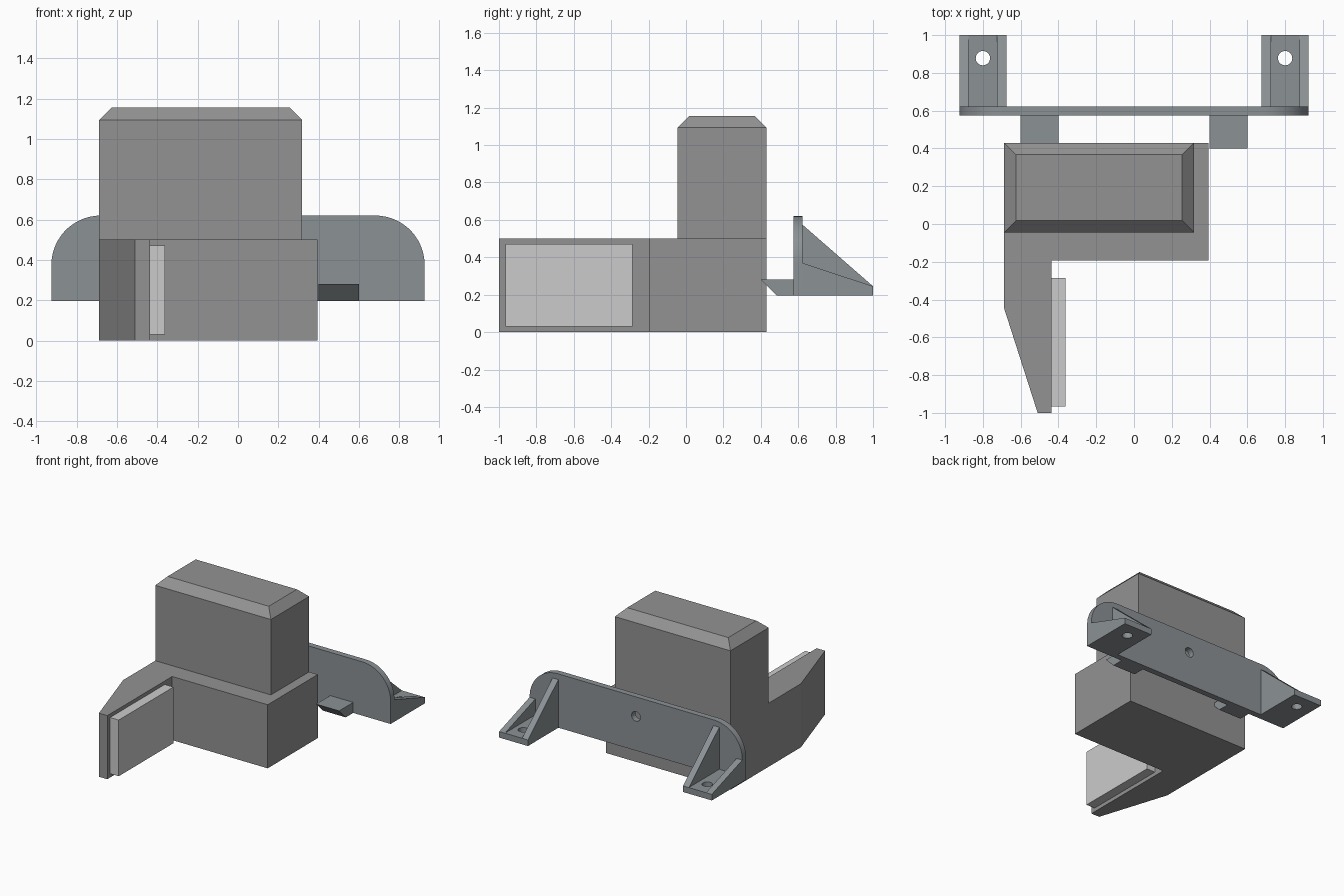
import bpy, bmesh, math
from mathutils import Vector

if "Cube" in bpy.data.objects:
    bpy.data.objects.remove(bpy.data.objects["Cube"])


def material(name, color):
    m = bpy.data.materials.new(name)
    m.diffuse_color = color
    m.use_nodes = True
    m.node_tree.nodes["Principled BSDF"].inputs["Base Color"].default_value = m.diffuse_color
    return m


STEEL = material("blue_grey", (0.26, 0.285, 0.30, 1))
DARK = material("dark_grey", (0.29, 0.29, 0.29, 1))


def prism(name, profile, axis, lo, hi, mat=None):
    """Extrude a 2D profile along an axis; profile holds the other two axes in order."""
    def point(p, d):
        c = list(p)
        c.insert("xyz".index(axis), d)
        return Vector(c)
    bm = bmesh.new()
    face = bm.faces.new([bm.verts.new(point(p, lo)) for p in profile])
    ext = bmesh.ops.extrude_face_region(bm, geom=[face])
    moved = [v for v in ext["geom"] if isinstance(v, bmesh.types.BMVert)]
    offset = point((0, 0), hi - lo)
    bmesh.ops.translate(bm, verts=moved, vec=offset)
    bmesh.ops.recalc_face_normals(bm, faces=bm.faces)
    mesh = bpy.data.meshes.new(name)
    bm.to_mesh(mesh)
    bm.free()
    ob = bpy.data.objects.new(name, mesh)
    bpy.context.collection.objects.link(ob)
    if mat:
        mesh.materials.append(mat)
    return ob


def rect(a0, a1, b0, b1):
    return [(a0, b0), (a1, b0), (a1, b1), (a0, b1)]


def circle(a, b, r, n=32):
    return [(a + r * math.cos(2 * math.pi * i / n), b + r * math.sin(2 * math.pi * i / n))
            for i in range(n)]


def drill(ob, profile, axis, lo, hi):
    cutter = prism("hole_cutter", profile, axis, lo, hi)
    cutter.hide_render = True
    mod = ob.modifiers.new("hole", 'BOOLEAN')
    mod.operation, mod.object, mod.solver = 'DIFFERENCE', cutter, 'EXACT'
    bpy.context.view_layer.objects.active = ob
    bpy.ops.object.modifier_apply(modifier=mod.name)
    bpy.data.objects.remove(cutter)


def smooth(ob):
    bpy.ops.object.select_all(action='DESELECT')
    ob.select_set(True)
    bpy.context.view_layer.objects.active = ob
    bpy.ops.object.shade_smooth_by_angle(angle=math.radians(30))


# L-shaped lower body with a tapered arm
prism("lower_body", [(-0.688, 0.43), (0.394, 0.43), (0.394, -0.194), (-0.437, -0.194),
                     (-0.437, -1), (-0.51, -1), (-0.688, -0.445)], "z", 0, 0.5, DARK)

# Upper block, top rim chamfered
block = prism("upper_block", rect(-0.688, 0.318, -0.045, 0.43), "z", 0.5, 1.156, DARK)
bm = bmesh.new()
bm.from_mesh(block.data)
rim = [e for e in bm.edges if all(v.co.z > 1.1 for v in e.verts)]
bmesh.ops.bevel(bm, geom=rim, offset=0.063, segments=1, affect='EDGES')
bm.to_mesh(block.data)
bm.free()

# Pale pad on the inside of the arm
prism("arm_pad", rect(-0.965, -0.285, 0.03, 0.472), "x", -0.437, -0.362)

# Wall plate with rounded top corners and a central hole
R = 0.245
right = [(0.925 - R + R * math.cos(math.radians(a)), 0.62 - R + R * math.sin(math.radians(a)))
         for a in range(0, 91, 6)]
outline = [(0.925, 0.197)] + right + [(-x, z) for x, z in reversed(right)] + [(-0.925, 0.197)]
plate = prism("back_plate", outline, "y", 0.575, 0.622, STEEL)
drill(plate, circle(0, 0.467, 0.038), "y", 0.5, 0.7)
smooth(plate)

# Mounting feet, ribs and hooks on both sides
for s, side in ((-1, "left"), (1, "right")):
    foot = prism(side + "_foot", rect(*sorted((s * 0.725, s * 0.875)), 0.622, 1.0),
                 "z", 0.197, 0.245, STEEL)
    drill(foot, circle(s * 0.8, 0.878, 0.038), "z", 0.1, 0.4)
    smooth(foot)
    for label, x, top in (("inner", 0.675, 0.575), ("outer", 0.875, 0.37)):
        prism(f"{side}_{label}_rib", [(0.622, 0.197), (1.0, 0.197), (1.0, 0.245), (0.622, top)],
              "x", *sorted((s * x, s * (x + 0.05))), STEEL)
    prism(side + "_hook", [(0.575, 0.197), (0.483, 0.197), (0.40, 0.28), (0.575, 0.28)],
          "x", *sorted((s * 0.4, s * 0.6)), STEEL)
